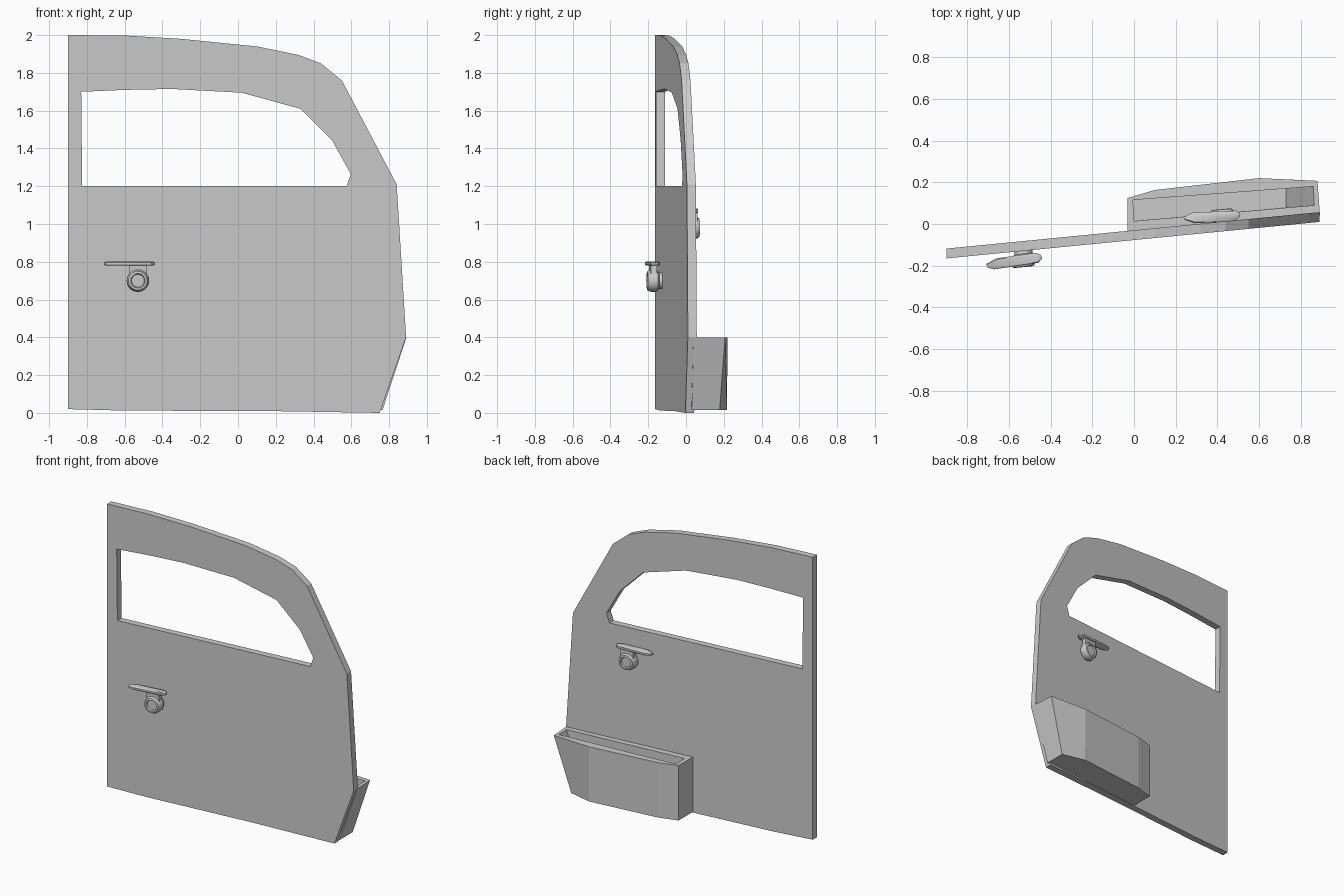
import bpy, bmesh, math

if "Cube" in bpy.data.objects:
    bpy.data.objects.remove(bpy.data.objects["Cube"])


def front_y(x):
    """The door panel leans back slightly from left to right."""
    return -0.165 + 0.0978 * (x + 0.9)


def finish(name, bm, smooth=False):
    bmesh.ops.recalc_face_normals(bm, faces=bm.faces[:])
    mesh = bpy.data.meshes.new(name)
    bm.to_mesh(mesh)
    bm.free()
    ob = bpy.data.objects.new(name, mesh)
    bpy.context.collection.objects.link(ob)
    if smooth:
        bpy.ops.object.select_all(action='DESELECT')
        ob.select_set(True)
        bpy.context.view_layer.objects.active = ob
        bpy.ops.object.shade_smooth_by_angle(angle=math.radians(35))
    return ob


def loft(bm, rings):
    """Bridge equal-length rings of points and cap both ends."""
    vr = [[bm.verts.new(p) for p in r] for r in rings]
    n = len(vr[0])
    for a, b in zip(vr, vr[1:]):
        for i in range(n):
            j = (i + 1) % n
            bm.faces.new((a[i], a[j], b[j], b[i]))
    bm.faces.new(vr[0][::-1])
    bm.faces.new(vr[-1])


# Door panel with window opening
outline = [(-0.9, 0.02), (-0.6, 0.012), (0.15, 0.01), (0.75, 0.0), (0.89, 0.4),
           (0.84, 1.21), (0.55, 1.76), (0.44, 1.85), (0.32, 1.895), (0.1, 1.94),
           (-0.3, 1.98), (-0.6, 1.998), (-0.9, 2.0)]
window = [(-0.825, 1.2), (-0.83, 1.7), (-0.6, 1.71), (-0.35, 1.715), (0.02, 1.695),
          (0.33, 1.61), (0.5, 1.44), (0.597, 1.265), (0.575, 1.2)]
bm = bmesh.new()
for loop in (outline, window):
    vs = [bm.verts.new((x, 0, z)) for x, z in loop]
    for i, v in enumerate(vs):
        bm.edges.new((v, vs[(i + 1) % len(vs)]))
bmesh.ops.triangle_fill(bm, use_beauty=True, edges=bm.edges[:], normal=(0, -1, 0))
ext = bmesh.ops.extrude_face_region(bm, geom=bm.faces[:])
for v in ext["geom"]:
    if isinstance(v, bmesh.types.BMVert):
        v.co.y += 0.047
for v in bm.verts:
    v.co.y += front_y(v.co.x)
finish("door_panel", bm)

# Open storage pocket on the inside: outer wall, rim, inner wall, floor
outer_bottom = [(-0.03, -0.04), (-0.03, 0.125), (0.1, 0.163), (0.6, 0.217), (0.765, 0.178), (0.765, 0.03)]
outer_top = [(-0.03, -0.04), (-0.03, 0.125), (0.1, 0.163), (0.6, 0.22), (0.88, 0.207), (0.892, 0.04)]
inner_top = [(0.0, 0.014), (-0.005, 0.115), (0.1, 0.123), (0.6, 0.16), (0.86, 0.18), (0.865, 0.09)]
inner_floor = [(0.0, 0.014), (-0.005, 0.115), (0.1, 0.123), (0.6, 0.16), (0.73, 0.17), (0.73, 0.08)]
bm = bmesh.new()
loft(bm, [[(x, y, z) for x, y in ring] for ring, z in
          ((outer_bottom, 0.015), (outer_top, 0.4), (inner_top, 0.4), (inner_floor, 0.05))])
finish("door_pocket", bm)


# Handles: lathed hub, neck and pointed lever, on both faces of the door
HUB = [(0.044, -0.01), (0.044, 0.015), (0.058, 0.025), (0.06, 0.045), (0.058, 0.062),
       (0.05, 0.076), (0.038, 0.078), (0.034, 0.068)]
LEVER = [(-0.18, 0.046), (-0.13, 0.023), (0.06, 0.015), (0.083, 0.027), (0.09, 0.045),
         (0.072, 0.064), (-0.14, 0.075), (-0.17, 0.065)]


def handle(name, cx, cz, side, sink):
    def place(x, d, z):
        base = front_y(cx + x) + (0.047 if side > 0 else 0)
        return (cx + x, base + side * (d - sink), cz + z)

    bm = bmesh.new()
    loft(bm, [[place(r * math.cos(2 * math.pi * i / 20), d, r * math.sin(2 * math.pi * i / 20))
               for i in range(20)] for r, d in HUB])
    finish(name + "_hub", bm, True)

    bm = bmesh.new()
    loft(bm, [[place(-w, 0.03, z), place(w, 0.03, z), place(w, 0.062, z), place(-w, 0.062, z)]
              for w, z in ((0.05, 0.02), (0.046, 0.05), (0.046, 0.083))])
    finish(name + "_neck", bm, True)

    bm = bmesh.new()
    mx, md = -0.04, 0.045
    loft(bm, [[place(mx + (x - mx) * s, md + (d - md) * (s - (1 - s) * 2), z) for x, d in LEVER]
              for s, z in ((0.93, 0.079), (1, 0.084), (1, 0.096), (0.93, 0.101))])
    finish(name + "_lever", bm, True)


handle("outside_handle", -0.53, 0.7, -1, 0.0)
handle("inside_handle", 0.42, 0.98, 1, 0.018)
